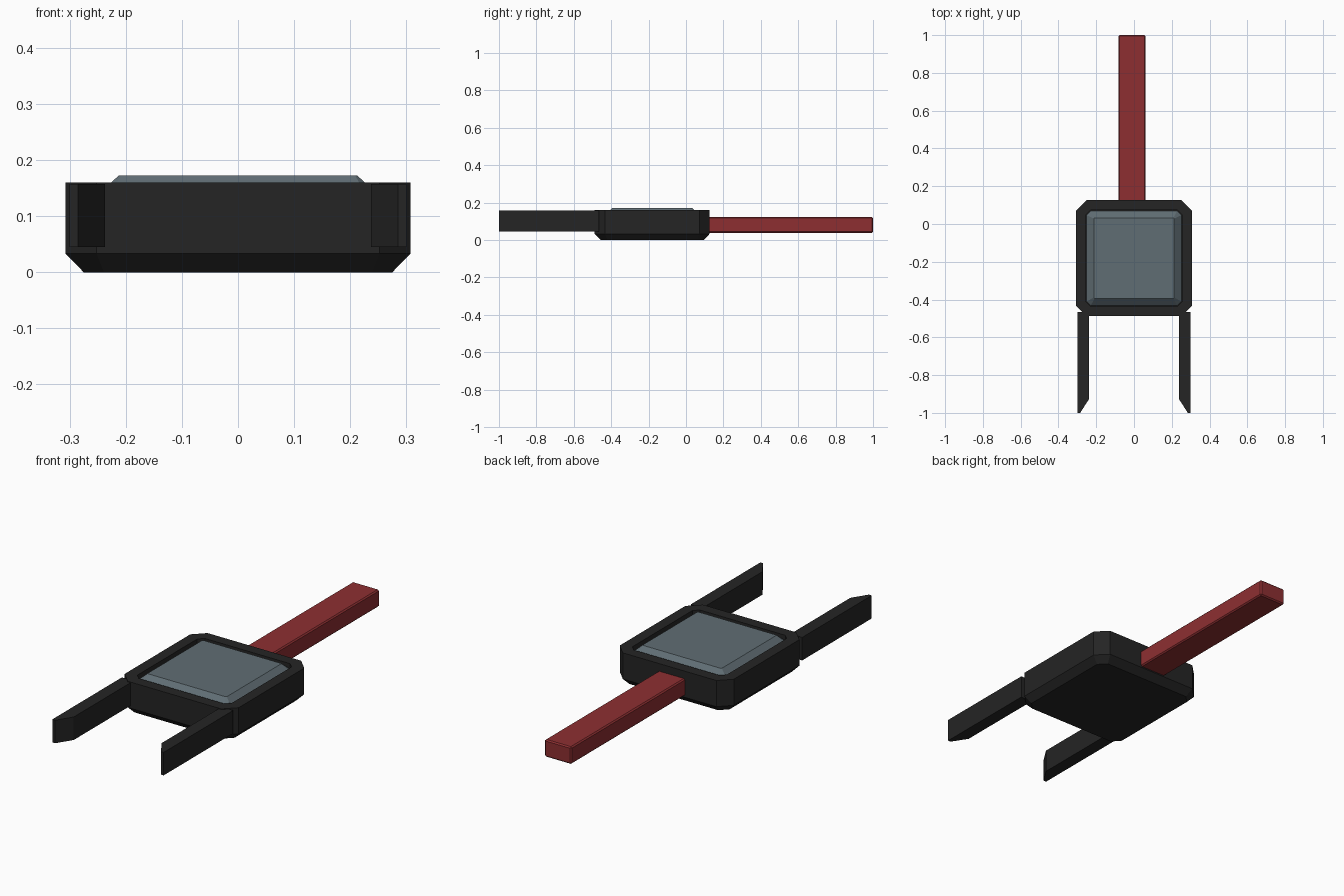
import bpy, bmesh

if "Cube" in bpy.data.objects:
    bpy.data.objects.remove(bpy.data.objects["Cube"])

def material(name, rgb):
    m = bpy.data.materials.new(name)
    m.diffuse_color = (*rgb, 1)
    m.use_nodes = True
    m.node_tree.nodes["Principled BSDF"].inputs["Base Color"].default_value = m.diffuse_color
    return m

BLACK = material("dark_casing", (0.018, 0.018, 0.018))
RED = material("red_strap", (0.27, 0.028, 0.031))
GLASS = material("grey_blue_glass", (0.118, 0.155, 0.175))

def finish(name, bm, mat):
    bmesh.ops.recalc_face_normals(bm, faces=bm.faces)
    me = bpy.data.meshes.new(name)
    bm.to_mesh(me)
    bm.free()
    me.materials.append(mat)
    ob = bpy.data.objects.new(name, me)
    bpy.context.collection.objects.link(ob)
    return ob

CY, HALF, CUT = -0.181, 0.307, 0.055

def octagon(inset, z):
    """Corner-cut square, offset evenly inwards."""
    h = HALF - inset
    k = h - max(CUT - 0.586 * inset, 0.004)
    pts = [(h, -k), (h, k), (k, h), (-k, h), (-h, k), (-h, -k), (-k, -h), (k, -h)]
    return [(x, y + CY, z) for x, y in pts]

def loft(name, rings, mat):
    bm = bmesh.new()
    vs = [[bm.verts.new(p) for p in r] for r in rings]
    n = len(rings[0])
    for a, b in zip(vs, vs[1:]):
        for i in range(n):
            j = (i + 1) % n
            bm.faces.new((a[i], a[j], b[j], b[i]))
    bm.faces.new(vs[0][::-1])
    bm.faces.new(vs[-1])
    return finish(name, bm, mat)

# Casing with chamfered base and recessed top
loft("casing", [octagon(d, z) for d, z in
     [(0.032, 0), (0, 0.033), (0, 0.16), (0.053, 0.16), (0.053, 0.13)]], BLACK)

# Raised glass plate with sloped rim
loft("glass_plate", [octagon(d, z) for d, z in
     [(0.056, 0.128), (0.056, 0.137), (0.094, 0.172)]], GLASS)

# Two prongs with slanted inner tips
for side, name in ((-1, "left_prong"), (1, "right_prong")):
    outline = [(0.237, -0.465), (0.237, -0.925), (0.285, -1.0), (0.30, -1.0), (0.30, -0.465)]
    loft(name, [[(side * x, y, z) for x, y in outline] for z in (0.045, 0.157)], BLACK)

# Strap bar at the back, slightly off centre
bm = bmesh.new()
bmesh.ops.create_cube(bm, size=1)
for v in bm.verts:
    v.co = (v.co.x * 0.144 - 0.01, v.co.y * 0.9 + 0.55, v.co.z * 0.084 + 0.081)
bmesh.ops.bevel(bm, geom=bm.edges[:], offset=0.006, segments=1, affect='EDGES')
finish("strap_bar", bm, RED)
